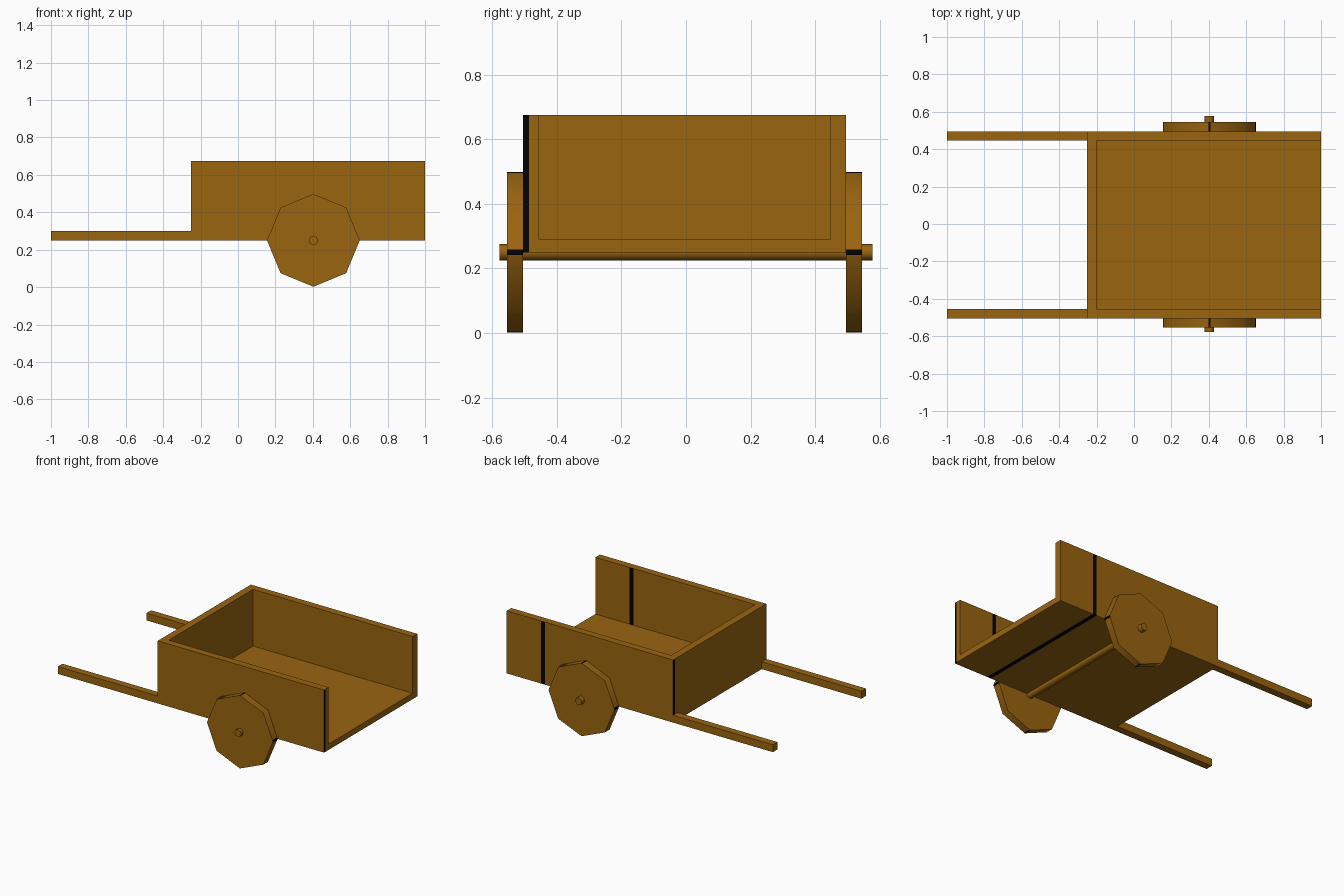
import bpy, bmesh, math
from mathutils import Vector

if "Cube" in bpy.data.objects:
    bpy.data.objects.remove(bpy.data.objects["Cube"])

def material(name, rgb):
    m = bpy.data.materials.new(name)
    m.diffuse_color = (*rgb, 1)
    m.use_nodes = True
    m.node_tree.nodes["Principled BSDF"].inputs["Base Color"].default_value = m.diffuse_color
    return m

WOOD = material("brown wood", (0.32, 0.128, 0.005))
BLACK = material("black banding", (0.001, 0.001, 0.001))
YC = -0.0045            # the tray sits slightly off the axle's middle

def finish(name, bm, smooth=False):
    bmesh.ops.recalc_face_normals(bm, faces=bm.faces)
    me = bpy.data.meshes.new(name)
    bm.to_mesh(me)
    bm.free()
    me.materials.append(WOOD)
    me.materials.append(BLACK)
    ob = bpy.data.objects.new(name, me)
    bpy.context.collection.objects.link(ob)
    if smooth:
        bpy.context.view_layer.objects.active = ob
        ob.select_set(True)
        bpy.ops.object.shade_smooth_by_angle(angle=math.radians(50))
        ob.select_set(False)
    return ob

def cut(bm, co, no):
    bmesh.ops.bisect_plane(bm, geom=bm.verts[:] + bm.edges[:] + bm.faces[:],
                           plane_co=co, plane_no=no)

def box(name, lo, hi, banded=False):
    bm = bmesh.new()
    bmesh.ops.create_cube(bm, size=1)
    lo, hi = Vector(lo), Vector(hi)
    for v in bm.verts:
        v.co = Vector([(lo[i] + hi[i]) / 2 + v.co[i] * (hi[i] - lo[i]) for i in range(3)])
    if banded:
        # cross band and corner strips, cut as faces
        for x in (0.713, 0.743):
            cut(bm, (x, 0, 0), (1, 0, 0))
        for s in (-1, 1):
            cut(bm, (0, YC + s * 0.482, 0), (0, 1, 0))
        bm.normal_update()
        for f in bm.faces:
            c, n = f.calc_center_median(), f.normal
            band = 0.713 < c.x < 0.743 and (n.y > 0.5 or n.z < -0.5)
            strip = (n.x > 0.5 and c.y - YC < -0.482) or (n.x < -0.5 and c.y - YC > 0.482)
            f.material_index = int(band or strip)
    return finish(name, bm)

def prism(name, pts, y0, y1, rule=None):
    bm = bmesh.new()
    ends = [[bm.verts.new((x, y, z)) for x, z in pts] for y in (y0, y1)]
    for e in ends:
        bm.faces.new(e)
    n = len(pts)
    for i in range(n):
        j = (i + 1) % n
        f = bm.faces.new((ends[0][i], ends[0][j], ends[1][j], ends[1][i]))
        if rule and rule(f):
            f.material_index = 1
    return finish(name, bm, smooth=True)

# tray: floor, headboard, two long sides, open at the +x end
box("tray_floor", (-0.20, YC - 0.451, 0.25), (1, YC + 0.451, 0.29), True)
box("headboard", (-0.25, YC - 0.451, 0.25), (-0.20, YC + 0.451, 0.675))
for side, a, b in (("front", -0.5, -0.451), ("back", 0.451, 0.5)):
    box(side + "_side_board", (-0.25, YC + a, 0.25), (1, YC + b, 0.675), True)
    box(side + "_handle", (-1, YC + a, 0.25), (-0.25, YC + b, 0.30))

# eight-sided wheels with narrow black marks at the four main rim corners
CX, CZ, R = 0.403, 0.25, 0.248
corners = [Vector((CX + R * math.cos(k * math.pi / 4), CZ + R * math.sin(k * math.pi / 4)))
           for k in range(8)]
rim = []
for k, p in enumerate(corners):
    if k % 2:
        rim.append(p)
    else:
        t = 0.01 if k % 4 == 0 else 0.006
        for q in (corners[k - 1], corners[(k + 1) % 8]):
            rim.append(p + (q - p).normalized() * t)
            if q is corners[k - 1]:
                rim.append(p)

def is_mark(f):
    xs = [v.co for v in f.verts]
    return max((a - b).xz.length for a in xs for b in xs) < 0.02

prism("front_wheel", rim, YC - 0.55, YC - 0.5, is_mark)
prism("back_wheel", rim, YC + 0.5, YC + 0.55, is_mark)

# axle
prism("axle", [(CX + 0.025 * math.cos(k * math.pi / 4), CZ + 0.025 * math.sin(k * math.pi / 4))
               for k in range(8)], -0.578, 0.578)
